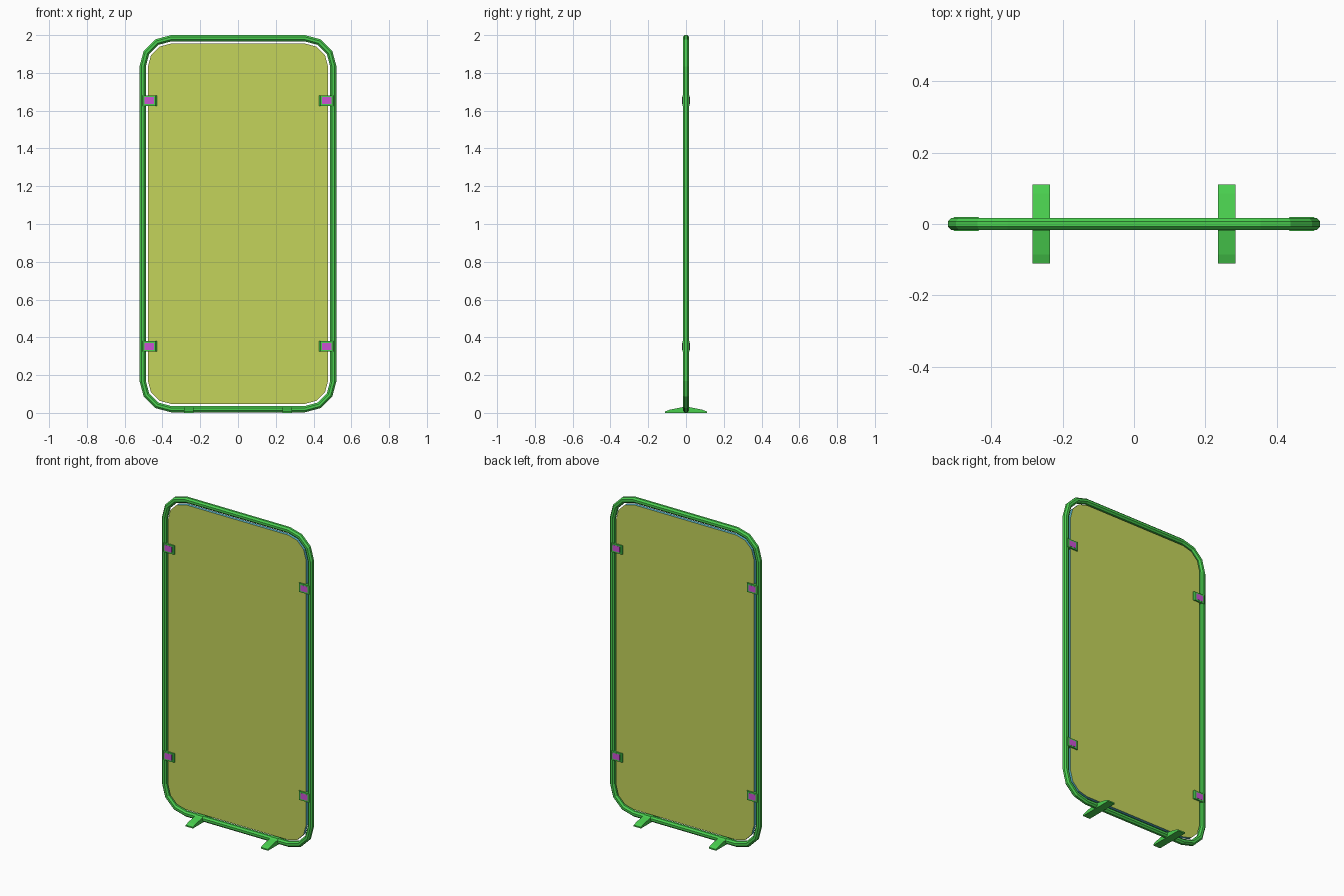
import bpy, bmesh, math

cube = bpy.data.objects.get("Cube")
if cube:
    bpy.data.objects.remove(cube, do_unlink=True)


def material(name, rgb):
    lin = [((c / 255 + 0.055) / 1.055) ** 2.4 for c in rgb]
    m = bpy.data.materials.new(name)
    m.use_nodes = True
    m.diffuse_color = (*lin, 1)
    m.node_tree.nodes["Principled BSDF"].inputs["Base Color"].default_value = (*lin, 1)
    return m


GREEN = material("green", (74, 208, 79))
OLIVE = material("yellow olive", (196, 212, 91))
TEAL = material("teal", (92, 185, 205))
PURPLE = material("purple", (203, 82, 212))


def finish(name, bm, *mats):
    bmesh.ops.recalc_face_normals(bm, faces=bm.faces)
    mesh = bpy.data.meshes.new(name)
    bm.to_mesh(mesh)
    bm.free()
    for m in mats:
        mesh.materials.append(m)
    obj = bpy.data.objects.new(name, mesh)
    bpy.context.collection.objects.link(obj)
    return obj


# Shared corner centres of the concentric rounded rectangles
CX, TOP, BOTTOM, STEPS = 0.355, 1.833, 0.17, 3


def outline(radius, y):
    pts = []
    for i, (cx, cz) in enumerate([(CX, TOP), (-CX, TOP), (-CX, BOTTOM), (CX, BOTTOM)]):
        for k in range(STEPS + 1):
            a = math.pi / 2 * (i + k / STEPS)
            pts.append((cx + radius * math.cos(a), y, cz + radius * math.sin(a)))
    return pts


def bridge(bm, a, b):
    n = len(a)
    for i in range(n):
        bm.faces.new((a[i], a[(i + 1) % n], b[(i + 1) % n], b[i]))


# Octagonal tube frame
bm = bmesh.new()
SIDES, TUBE = 8, 0.018
rings = []
for s in range(SIDES):
    a = 2 * math.pi * (s + 0.5) / SIDES
    loop = outline(0.15 + TUBE * math.cos(a), TUBE * math.sin(a))
    rings.append([bm.verts.new(p) for p in loop])
for s in range(SIDES):
    bridge(bm, rings[s], rings[(s + 1) % SIDES])
finish("tube_frame", bm, GREEN)

# Flat panel with a coloured rim
bm = bmesh.new()
front, back = [[bm.verts.new(p) for p in outline(0.122, y)] for y in (-0.01, 0.01)]
bm.faces.new(front)
bm.faces.new(back)
bridge(bm, front, back)
for f in bm.faces:
    f.material_index = 0 if len(f.verts) > 4 else 1
finish("panel", bm, OLIVE, TEAL)


def box(name, centre, size, mat, bevel=0):
    bm = bmesh.new()
    bmesh.ops.create_cube(bm, size=1)
    for v in bm.verts:
        v.co = [c + s * q for c, s, q in zip(centre, size, v.co)]
    if bevel:
        edges = [e for e in bm.edges if abs(e.verts[0].co.z - e.verts[1].co.z) > 0.01]
        bmesh.ops.bevel(bm, geom=edges, offset=bevel, segments=1, affect='EDGES')
    return finish(name, bm, mat)


# Clips joining panel and frame, with a coloured pad on each face
for side, sx in (("left", 1), ("right", -1)):
    for level, z in (("upper", 1.653), ("lower", 0.352)):
        name = f"{side}_{level}_clip"
        box(name, (sx * 0.47, 0, z), (0.08, 0.038, 0.055), GREEN, 0.006)
        for face, sy in (("front", -1), ("back", 1)):
            box(f"{name}_{face}_pad", (sx * 0.47, sy * 0.019, z), (0.05, 0.002, 0.037), PURPLE)

# Low feet with a sloping top
half = [(0.11, 0), (0.11, 0.008), (0.085, 0.017), (0.02, 0.03), (0.012, 0.037)]
profile = half + [(-y, z) for y, z in reversed(half)]
for side, sx in (("left", 1), ("right", -1)):
    bm = bmesh.new()
    a, b = [[bm.verts.new((sx * 0.26 + dx, y, z)) for y, z in profile] for dx in (-0.025, 0.025)]
    bm.faces.new(a)
    bm.faces.new(b)
    bridge(bm, a, b)
    finish(f"{side}_foot", bm, GREEN)
